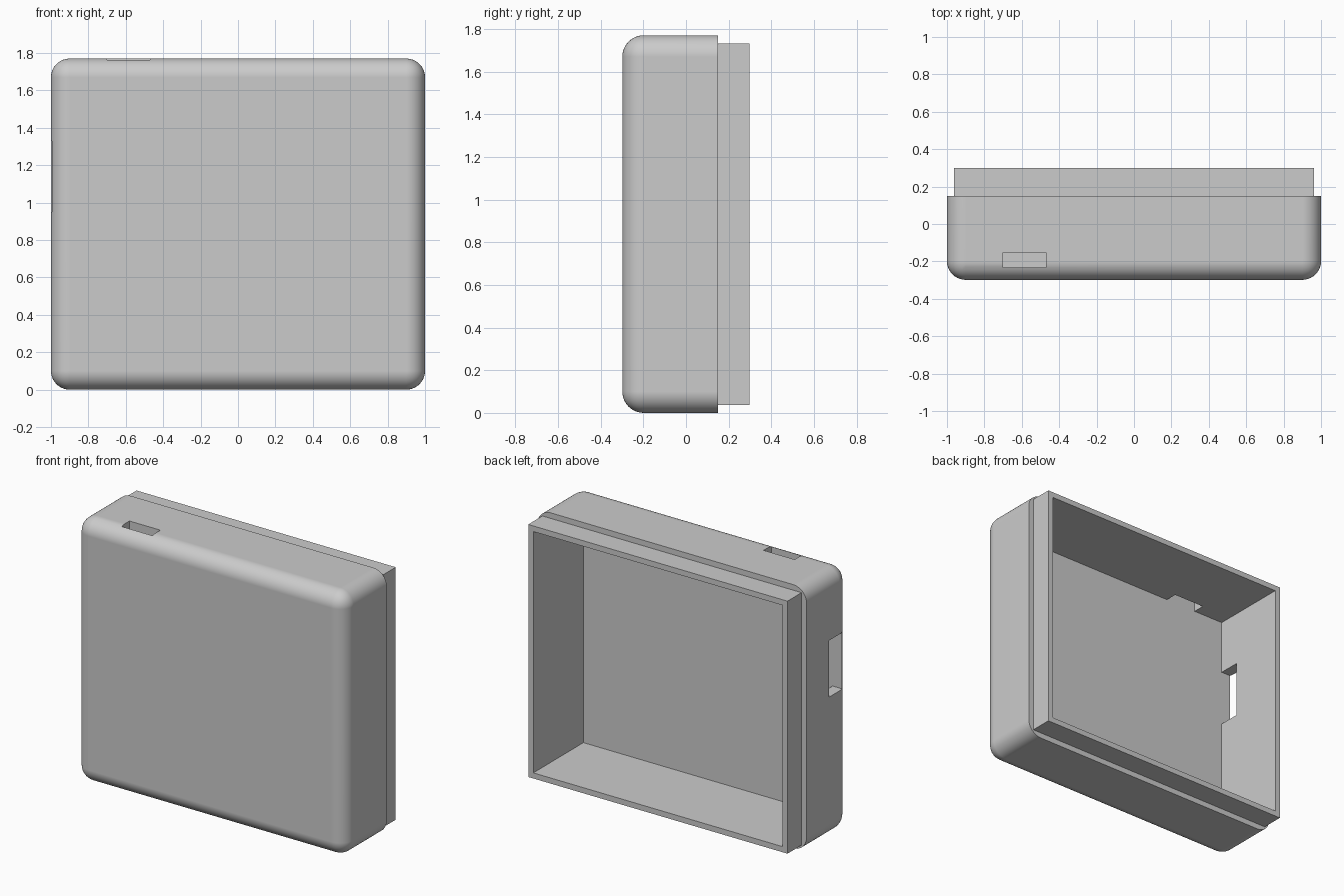
import bpy, bmesh

cube = bpy.data.objects.get("Cube")
if cube:
    bpy.data.objects.remove(cube, do_unlink=True)

# Overall sizes
W, H, D = 1.0, 1.77, 0.2985      # half width, height, half depth
STEP = 0.0375                    # lip inset, also lip thickness
RIM = 0.149                      # y where the body ends and the lip begins
FLOOR = -0.233                   # inner face of the front panel

grey = bpy.data.materials.new("light_grey")
grey.use_nodes = True
colour = (0.6, 0.6, 0.6, 1)
grey.diffuse_color = colour
grey.node_tree.nodes["Principled BSDF"].inputs["Base Color"].default_value = colour


def box(name, x, y, z, radius=0):
    """Box from (min, max) ranges; a radius rounds all edges off the back face."""
    bm = bmesh.new()
    bmesh.ops.create_cube(bm, size=1)
    for v in bm.verts:
        v.co = [r[0] if c < 0 else r[1] for c, r in zip(v.co, (x, y, z))]
    if radius:
        edges = [e for e in bm.edges if min(v.co.y for v in e.verts) < y[1] - 1e-4]
        bmesh.ops.bevel(bm, geom=edges, offset=radius, segments=10,
                        profile=0.5, affect='EDGES', clamp_overlap=True)
    bmesh.ops.recalc_face_normals(bm, faces=bm.faces)
    mesh = bpy.data.meshes.new(name)
    bm.to_mesh(mesh)
    bm.free()
    mesh.materials.append(grey)
    obj = bpy.data.objects.new(name, mesh)
    bpy.context.collection.objects.link(obj)
    return obj


def combine(target, other, operation):
    """Apply a boolean and discard the helper."""
    mod = target.modifiers.new(operation.title(), 'BOOLEAN')
    mod.object, mod.operation, mod.solver = other, operation, 'EXACT'
    bpy.context.view_layer.objects.active = target
    bpy.ops.object.modifier_apply(modifier=mod.name)
    bpy.data.objects.remove(other, do_unlink=True)


# Rounded body with a square lip standing out of the back
case = box("case_shell", (-W, W), (-D, RIM), (0, H), radius=0.1)
a = STEP
combine(case, box("lip", (a - W, W - a), (-0.1, D), (a, H - a)), 'UNION')

# Hollow interior, open at the back
a = 2 * STEP
combine(case, box("cavity", (a - W, W - a), (FLOOR, D + 0.2), (a, H - a)), 'DIFFERENCE')

# Slots through the top wall and the -x wall, flush with the inner front panel
combine(case, box("top_slot", (-0.7, -0.47), (FLOOR, -0.152), (H - 0.2, H + 0.1)), 'DIFFERENCE')
combine(case, box("side_slot", (-W - 0.1, 0.2 - W), (FLOOR, -0.087), (0.95, 1.33)), 'DIFFERENCE')

# Smooth fillets, crisp edges, flat large faces
bpy.ops.object.select_all(action='DESELECT')
case.select_set(True)
bpy.context.view_layer.objects.active = case
bpy.ops.object.shade_smooth_by_angle(angle=0.5)
normals = case.modifiers.new("Flat Panels", 'WEIGHTED_NORMAL')
normals.keep_sharp = True
